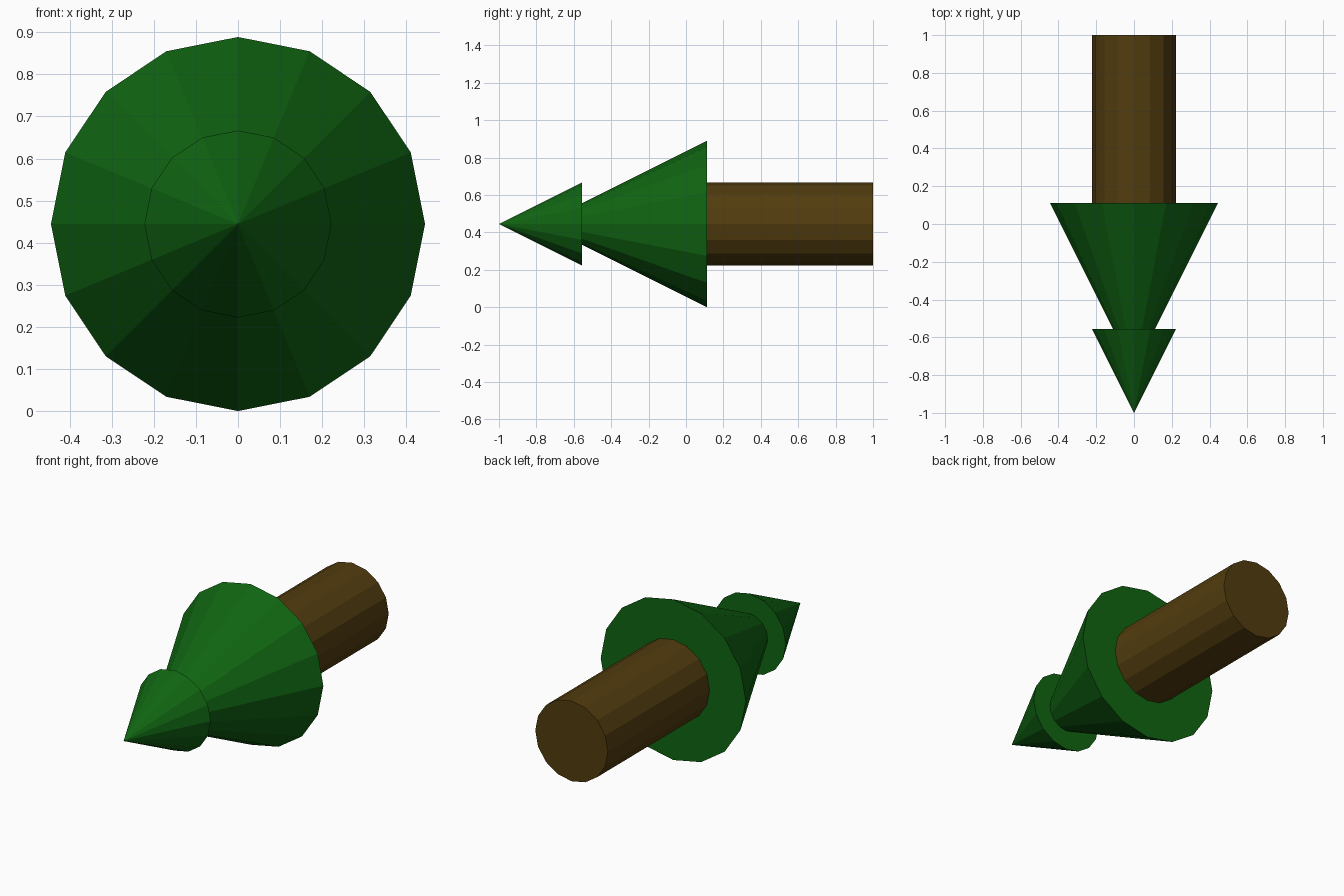
import bpy
import math

cube = bpy.data.objects.get("Cube")
if cube:
    bpy.data.objects.remove(cube, do_unlink=True)

SIDES = 16
UNIT = 2 / 9          # trunk radius
AXIS_Z = 2 * UNIT     # height of the shared axis


def make_material(name, rgb):
    mat = bpy.data.materials.new(name)
    mat.use_nodes = True
    colour = (*rgb, 1.0)
    mat.diffuse_color = colour
    mat.node_tree.nodes["Principled BSDF"].inputs["Base Color"].default_value = colour
    return mat


def add_part(name, back_radius, front_radius, back_y, front_y, mat):
    """Flat-sided cone or cylinder lying along y, narrowing to the front."""
    bpy.ops.mesh.primitive_cone_add(
        vertices=SIDES, radius1=back_radius, radius2=front_radius,
        depth=back_y - front_y,
        location=(0, (back_y + front_y) / 2, AXIS_Z),
        rotation=(math.pi / 2, 0, 0))
    part = bpy.context.object
    part.name = name
    part.data.materials.append(mat)
    return part


green = make_material("leaf green", (0.005, 0.13, 0.006))
brown = make_material("bark brown", (0.085, 0.046, 0.0045))

# Trunk, with its far end at the back
add_part("trunk", UNIT, UNIT, 1.0, UNIT / 2, brown)

# Large lower foliage cone, its tip hidden inside the small one
add_part("lower_foliage", 2 * UNIT, 0, UNIT / 2, -3.5 * UNIT, green)

# Small foliage cone at the tip
add_part("upper_foliage", UNIT, 0, -2.5 * UNIT, -1.0, green)
